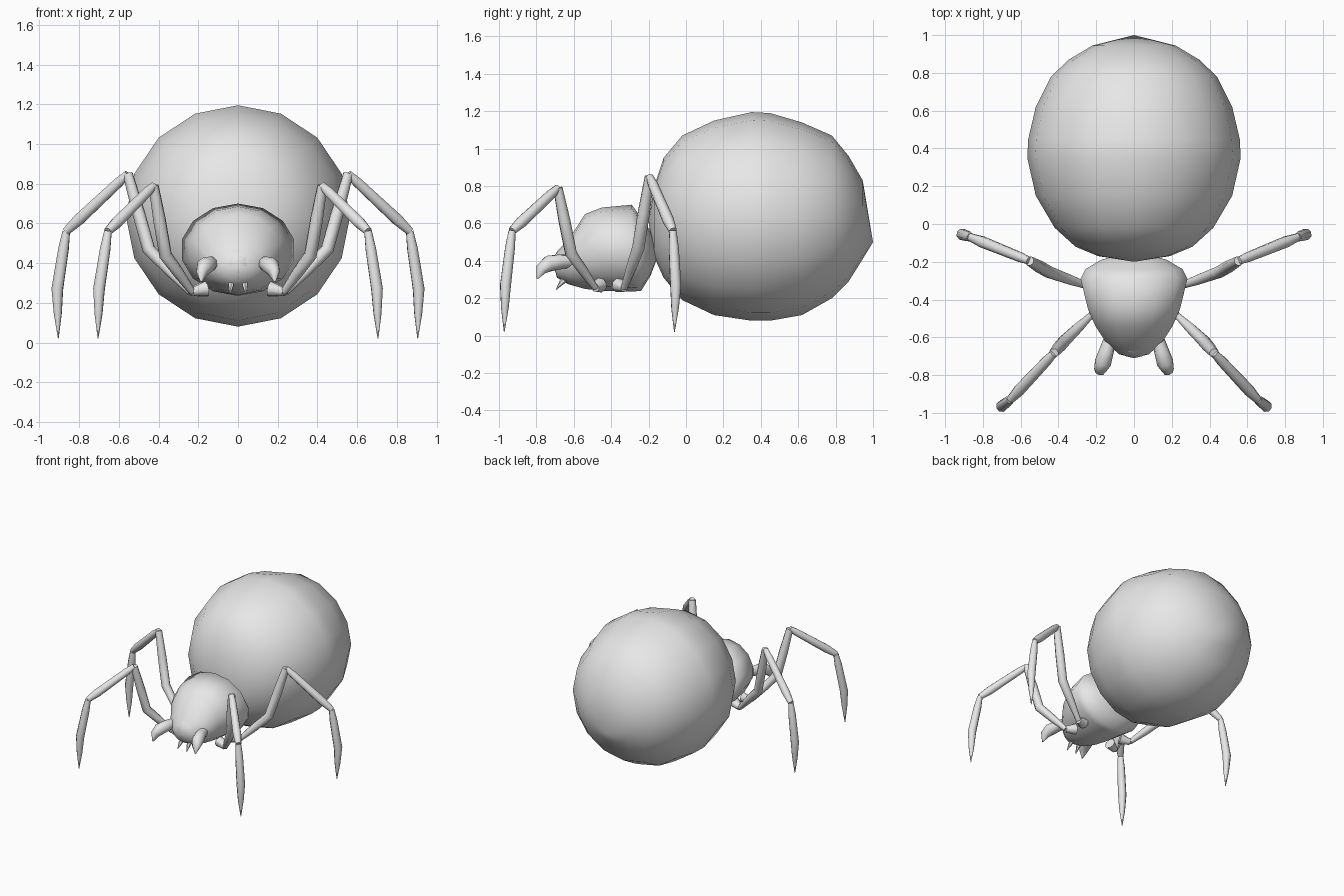
import bpy, bmesh, math
from mathutils import Vector

if "Cube" in bpy.data.objects:
    bpy.data.objects.remove(bpy.data.objects["Cube"])

grey = bpy.data.materials.new("grey")
grey.diffuse_color = (0.8, 0.8, 0.8, 1)
grey.use_nodes = True
grey.node_tree.nodes["Principled BSDF"].inputs["Base Color"].default_value = grey.diffuse_color


def finish(name, bm, mirror, angle):
    bmesh.ops.recalc_face_normals(bm, faces=bm.faces)
    me = bpy.data.meshes.new(name)
    bm.to_mesh(me)
    bm.free()
    me.materials.append(grey)
    ob = bpy.data.objects.new(name, me)
    bpy.context.collection.objects.link(ob)
    if mirror:
        ob.modifiers.new("mirror", 'MIRROR').use_mirror_merge = False
    bpy.ops.object.select_all(action='DESELECT')
    ob.select_set(True)
    bpy.context.view_layer.objects.active = ob
    bpy.ops.object.shade_smooth_by_angle(angle=math.radians(angle))
    return ob


def skin(bm, rings):
    """Bridge successive vertex rings and cap both ends."""
    n = len(rings[0])
    for a, b in zip(rings, rings[1:]):
        for i in range(n):
            j = (i + 1) % n
            bm.faces.new((a[i], a[j], b[j], b[i]))
    bm.faces.new(rings[0])
    bm.faces.new(rings[-1])


def body(name, sections, front, back, sides):
    """Loft ellipses (y, top, bottom, half width) between two end points (y, z)."""
    bm = bmesh.new()
    rings = []
    for y, top, bot, rx in sections:
        zc, rz = (top + bot) / 2, (top - bot) / 2
        rings.append([bm.verts.new((rx * math.sin(t), y, zc + rz * math.cos(t)))
                      for t in (2 * math.pi * i / sides for i in range(sides))])
    skin(bm, rings)
    bm.faces.ensure_lookup_table()
    for face, (y, z) in zip(list(bm.faces)[-2:], (front, back)):
        tip = bmesh.ops.poke(bm, faces=[face])['verts'][0]
        tip.co = (0, y, z)
    return finish(name, bm, False, 70)


def limb(name, points, radii, sides=8):
    """Tapered tube through points, mirrored to the other side."""
    bm = bmesh.new()
    pts = [Vector(p) for p in points]
    rings = []
    for k, (p, r) in enumerate(zip(pts, radii)):
        d = (pts[min(k + 1, len(pts) - 1)] - pts[max(k - 1, 0)]).normalized()
        u = d.cross(Vector((0.3, 1, 0.2))).normalized()
        v = d.cross(u)
        rings.append([bm.verts.new(p + r * (u * math.cos(t) + v * math.sin(t)))
                      for t in (2 * math.pi * i / sides for i in range(sides))])
    skin(bm, rings)
    return finish(name, bm, True, 50)


# Abdomen: large round sac with a blunt point at the rear
body("abdomen", [
    (-0.17, 0.80, 0.42, 0.19), (-0.12, 0.95, 0.31, 0.31), (-0.02, 1.07, 0.19, 0.42),
    (0.15, 1.15, 0.11, 0.52), (0.35, 1.195, 0.08, 0.565), (0.45, 1.19, 0.08, 0.56),
    (0.62, 1.14, 0.11, 0.52), (0.78, 1.07, 0.20, 0.44), (0.87, 0.96, 0.29, 0.345),
    (0.945, 0.83, 0.41, 0.22)], (-0.2, 0.61), (1.0, 0.5), 16)

# Head and thorax: dome that narrows to a small round face
body("thorax", [
    (-0.69, 0.45, 0.31, 0.08), (-0.63, 0.51, 0.275, 0.15), (-0.54, 0.65, 0.25, 0.21),
    (-0.45, 0.685, 0.24, 0.25), (-0.29, 0.70, 0.235, 0.29), (-0.24, 0.63, 0.24, 0.265),
    (-0.19, 0.56, 0.32, 0.18)], (-0.71, 0.385), (-0.14, 0.45), 14)

# Face bulge
bm = bmesh.new()
bmesh.ops.create_uvsphere(bm, u_segments=14, v_segments=8, radius=0.1)
for v in bm.verts:
    v.co += Vector((0, -0.61, 0.39))
finish("face", bm, False, 70)

# Hooked feelers and small fangs
limb("feeler", [(0.12, -0.58, 0.40), (0.145, -0.67, 0.395), (0.165, -0.735, 0.385),
                (0.18, -0.775, 0.355), (0.185, -0.795, 0.305)],
     [0.03, 0.04, 0.045, 0.032, 0.004])
limb("fang", [(0.035, -0.63, 0.31), (0.035, -0.665, 0.285), (0.04, -0.695, 0.245)],
     [0.018, 0.014, 0.002], 6)

# Two pairs of legs: hip, knee, ankle and foot
legs = {
    "front": [(0.16, -0.46, 0.27), (0.23, -0.485, 0.255), (0.365, -0.615, 0.44),
              (0.425, -0.685, 0.79), (0.655, -0.93, 0.56), (0.70, -0.965, 0.27),
              (0.705, -0.972, 0.02)],
    "rear": [(0.17, -0.36, 0.27), (0.24, -0.33, 0.255), (0.45, -0.255, 0.47),
             (0.555, -0.195, 0.85), (0.865, -0.07, 0.56), (0.91, -0.055, 0.27),
             (0.905, -0.062, 0.02)],
}
for pair, p in legs.items():
    hip, root, bend, knee, ankle, calf, tip = [Vector(c) for c in p]
    limb(pair + "_hip", [hip, root], [0.04, 0.022])
    limb(pair + "_thigh", [root, root.lerp(bend, 0.5), bend, bend.lerp(knee, 0.5), knee],
         [0.018, 0.028, 0.033, 0.033, 0.026])
    limb(pair + "_shin", [knee, knee.lerp(ankle, 0.15), knee.lerp(ankle, 0.8), ankle],
         [0.02, 0.027, 0.031, 0.022])
    limb(pair + "_foot", [ankle, ankle.lerp(calf, 0.3), calf, calf.lerp(tip, 0.5), tip],
         [0.02, 0.028, 0.031, 0.021, 0.002])
